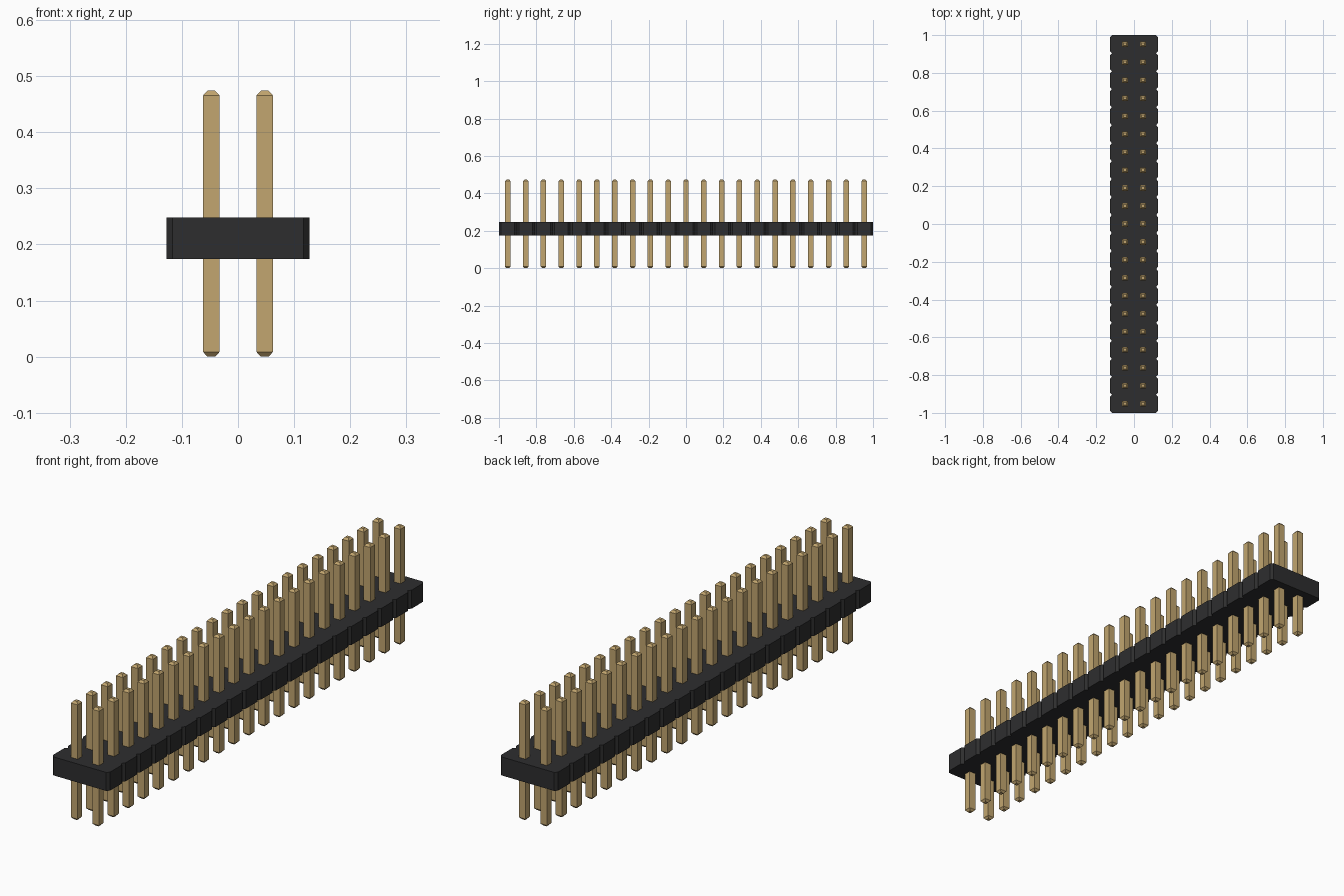
import bpy
import bmesh

cube = bpy.data.objects.get("Cube")
if cube:
    bpy.data.objects.remove(cube, do_unlink=True)

COUNT = 21                 # pins per row
PITCH = 2 / COUNT          # spacing of the pins
HALF_WIDTH = 0.127         # housing half width
CUT_X, CUT_Y = 0.010, 0.011  # corner chamfer of every housing segment
BODY_LOW, BODY_HIGH = 0.174, 0.248
PIN_HALF, TIP_HALF, TIP, PIN_TOP = 0.0147, 0.0068, 0.0085, 0.474


def material(name, color):
    mat = bpy.data.materials.new(name)
    mat.use_nodes = True
    mat.diffuse_color = (*color, 1)
    mat.node_tree.nodes["Principled BSDF"].inputs["Base Color"].default_value = (*color, 1)
    return mat


def mesh_from(bm, name, mat):
    bmesh.ops.recalc_face_normals(bm, faces=bm.faces[:])
    mesh = bpy.data.meshes.new(name)
    bm.to_mesh(mesh)
    bm.free()
    mesh.materials.append(mat)
    return mesh


def place(name, mesh, location=(0, 0, 0)):
    obj = bpy.data.objects.new(name, mesh)
    obj.location = location
    bpy.context.collection.objects.link(obj)


black = material("black plastic", (0.027, 0.027, 0.028))
gold = material("gold metal", (0.54, 0.38, 0.16))

# Housing: notched outline of chamfered segments, extruded upward
side = []
for i in range(COUNT):
    y0, y1 = -1 + i * PITCH, -1 + (i + 1) * PITCH
    side += [(HALF_WIDTH - CUT_X, y0),
             (HALF_WIDTH, y0 + CUT_Y), (HALF_WIDTH, y1 - CUT_Y)]
side.append((HALF_WIDTH - CUT_X, 1))
outline = side + [(-x, y) for x, y in reversed(side)]

bm = bmesh.new()
base = bm.faces.new([bm.verts.new((x, y, BODY_LOW)) for x, y in outline])
extruded = bmesh.ops.extrude_face_region(bm, geom=[base], use_keep_orig=True)
top_verts = [v for v in extruded["geom"] if isinstance(v, bmesh.types.BMVert)]
bmesh.ops.translate(bm, verts=top_verts, vec=(0, 0, BODY_HIGH - BODY_LOW))
place("housing", mesh_from(bm, "housing", black))

# Pin: square rings lofted from tip to tip
bm = bmesh.new()
rings = []
for half, z in ((TIP_HALF, 0), (PIN_HALF, TIP),
                (PIN_HALF, PIN_TOP - TIP), (TIP_HALF, PIN_TOP)):
    rings.append([bm.verts.new((sx * half, sy * half, z))
                  for sx, sy in ((-1, -1), (1, -1), (1, 1), (-1, 1))])
for low, high in zip(rings, rings[1:]):
    for k in range(4):
        n = (k + 1) % 4
        bm.faces.new((low[k], low[n], high[n], high[k]))
bm.faces.new(rings[0][::-1])
bm.faces.new(rings[-1])
pin_mesh = mesh_from(bm, "pin", gold)

# Two rows of pins through the housing
for row, x in (("left", PITCH / 2), ("right", -PITCH / 2)):
    for i in range(COUNT):
        place(f"{row}_pin_{i + 1}", pin_mesh, (x, -1 + (i + 0.5) * PITCH, 0))
